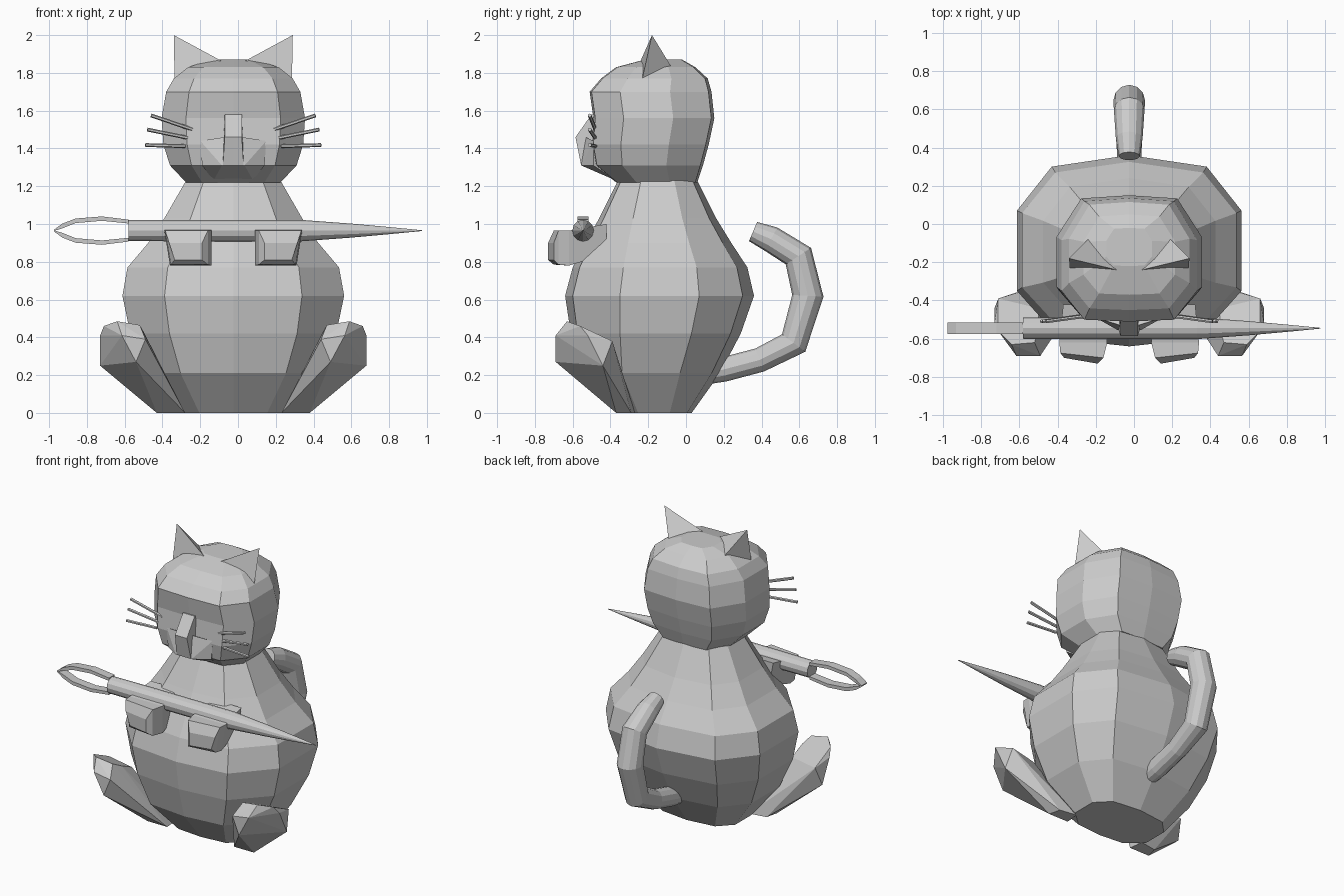
import bpy, bmesh, math
from mathutils import Vector

if "Cube" in bpy.data.objects:
    bpy.data.objects.remove(bpy.data.objects["Cube"])

CX = -0.025  # symmetry line of the animal


def finish(name, bm):
    bmesh.ops.recalc_face_normals(bm, faces=bm.faces)
    me = bpy.data.meshes.new(name)
    bm.to_mesh(me)
    bm.free()
    ob = bpy.data.objects.new(name, me)
    bpy.context.collection.objects.link(ob)
    return ob


def loft(name, rings):
    """Bridge rings of equal point count and cap both ends."""
    bm = bmesh.new()
    vs = [[bm.verts.new(p) for p in r] for r in rings]
    n = len(rings[0])
    for a, b in zip(vs, vs[1:]):
        for i in range(n):
            j = (i + 1) % n
            bm.faces.new((a[i], a[j], b[j], b[i]))
    bm.faces.new(vs[0])
    bm.faces.new(vs[-1])
    return finish(name, bm)


def hull(name, pts):
    bm = bmesh.new()
    for p in pts:
        bm.verts.new(p)
    res = bmesh.ops.convex_hull(bm, input=bm.verts)
    junk = {g for g in res["geom_interior"] + res["geom_unused"]
            if isinstance(g, bmesh.types.BMVert)}
    bmesh.ops.delete(bm, geom=list(junk), context='VERTS')
    bmesh.ops.dissolve_limit(bm, angle_limit=0.03, verts=bm.verts, edges=bm.edges)
    return finish(name, bm)


def tube(name, path, radii, n):
    path = [Vector(p) for p in path]
    rings = []
    for i, (p, r) in enumerate(zip(path, radii)):
        t = (path[min(i + 1, len(path) - 1)] - path[max(i - 1, 0)]).normalized()
        ref = Vector((1, 0, 0)) if abs(t.x) < 0.5 else Vector((0, 1, 0))
        u = t.cross(ref).normalized()
        v = t.cross(u)
        rings.append([p + r * (u * math.cos(a) + v * math.sin(a))
                      for a in (2 * math.pi * k / n for k in range(n))])
    return loft(name, rings)


def stack(name, half, levels):
    """Stack a mirrored half section through levels (z, half width, front, back)."""
    sec = half + [(-x, y) for x, y in half[-2:0:-1]]
    loft(name, [[(CX + x * w, (f + b) / 2 + y * (b - f) / 2, z) for x, y in sec]
                for z, w, f, b in levels])


def flip(pts, s):
    return [(CX + s * (x - CX), y, z) for x, y, z in pts]


# Body
stack("body", [(0, 1), (.69, .88), (1, .42), (1, -.42), (.62, -.92), (0, -1)], [
    (0, .29, -.37, .03), (.21, .45, -.55, .18), (.42, .545, -.61, .29),
    (.62, .587, -.64, .36), (.77, .56, -.60, .325), (.90, .45, -.53, .24),
    (1.03, .365, -.46, .16), (1.23, .25, -.36, .06)])

# Head
stack("head", [(0, 1), (.66, .95), (1, .32), (1, -.50), (.66, -.97), (0, -1)], [
    (1.22, .25, -.37, .06), (1.31, .335, -.48, .09), (1.42, .37, -.50, .12),
    (1.56, .38, -.49, .15), (1.70, .355, -.51, .135), (1.77, .315, -.45, .115),
    (1.83, .24, -.37, .05), (1.87, .12, -.22, -.02)])

# Muzzle and nose bridge
muzzle = [(-.20, -.49, 1.44), (-.19, -.49, 1.31), (-.085, -.555, 1.31),
          (-.07, -.53, 1.46), (-.13, -.37, 1.23)]
hull("muzzle", muzzle + flip(muzzle, -1))
nose = [(-.07, -.50, 1.58), (-.07, -.585, 1.46), (-.08, -.555, 1.31),
        (-.07, -.45, 1.58), (-.08, -.45, 1.31)]
hull("nose", nose + flip(nose, -1))

for s, side in ((1, "left"), (-1, "right")):
    # Ears
    hull("ear_" + side, flip([(-.34, -.18, 2.0), (-.09, -.24, 1.865),
                              (-.335, -.24, 1.73), (-.23, -.07, 1.82),
                              (-.22, -.2, 1.75)], s))
    # Whiskers
    for i, (x0, z0, x1, z1) in enumerate(((-.24, 1.50, -.46, 1.575),
                                          (-.26, 1.455, -.48, 1.50),
                                          (-.28, 1.412, -.49, 1.418))):
        tube(f"whisker_{side}_{i}", flip([(x0, -.48, z0), (x1, -.51, z1)], s),
             [.01, .01], 6)
    # Front paws: splayed boxes lofted out of the chest
    rings = []
    for yo, yi, xa, xb, za, zb in ((-.42, -.42, -.37, -.16, .84, 1.0),
                                   (-.62, -.62, -.39, -.14, .78, .965),
                                   (-.675, -.70, -.385, -.16, .785, .965),
                                   (-.70, -.73, -.365, -.19, .81, .90)):
        rings.append(flip([(xa + .03, yo, za), (xb, yi, za),
                           (xb, yi, zb), (xa, yo, zb)], s))
    loft("front_paw_" + side, rings)
    # Hind legs
    hull("hind_leg_" + side, flip([
        (-.43, -.37, 0), (-.28, -.37, 0), (-.29, -.27, 0), (-.41, -.29, 0),
        (-.54, -.69, .27), (-.615, -.69, .41), (-.49, -.69, .39),
        (-.64, -.63, .485), (-.52, -.62, .465), (-.50, -.55, .43),
        (-.73, -.44, .25), (-.73, -.52, .41), (-.71, -.56, .46),
        (-.71, -.39, .38), (-.60, -.37, .24), (-.50, -.44, .38)], s))

# Tail
tube("tail", [(CX, y, z) for y, z in ((.10, .21), (.20, .23), (.39, .28), (.57, .37),
                                      (.645, .62), (.595, .83), (.45, .92), (.355, .96))],
     [.06, .065, .065, .077, .083, .08, .07, .055], 12)

# Needle shaft and point
NY, NZ = -.545, .965
tube("needle_shaft", [(x, NY, NZ) for x in (-.58, -.3, .33, .6, .8, .975)],
     [.055, .057, .057, .037, .019, .002], 12)

# Needle eye: two bowed bars (x, inner half height, outer half height)
for s, side in ((1, "upper"), (-1, "lower")):
    loft("needle_eye_" + side, [
        [(x, NY + dy, NZ + s * h) for dy, h in ((-.03, a), (.03, a), (.03, b), (-.03, b))]
        for x, a, b in ((-.975, -.002, .004), (-.93, .012, .037), (-.86, .04, .064),
                        (-.72, .052, .075), (-.58, .038, .058))])
